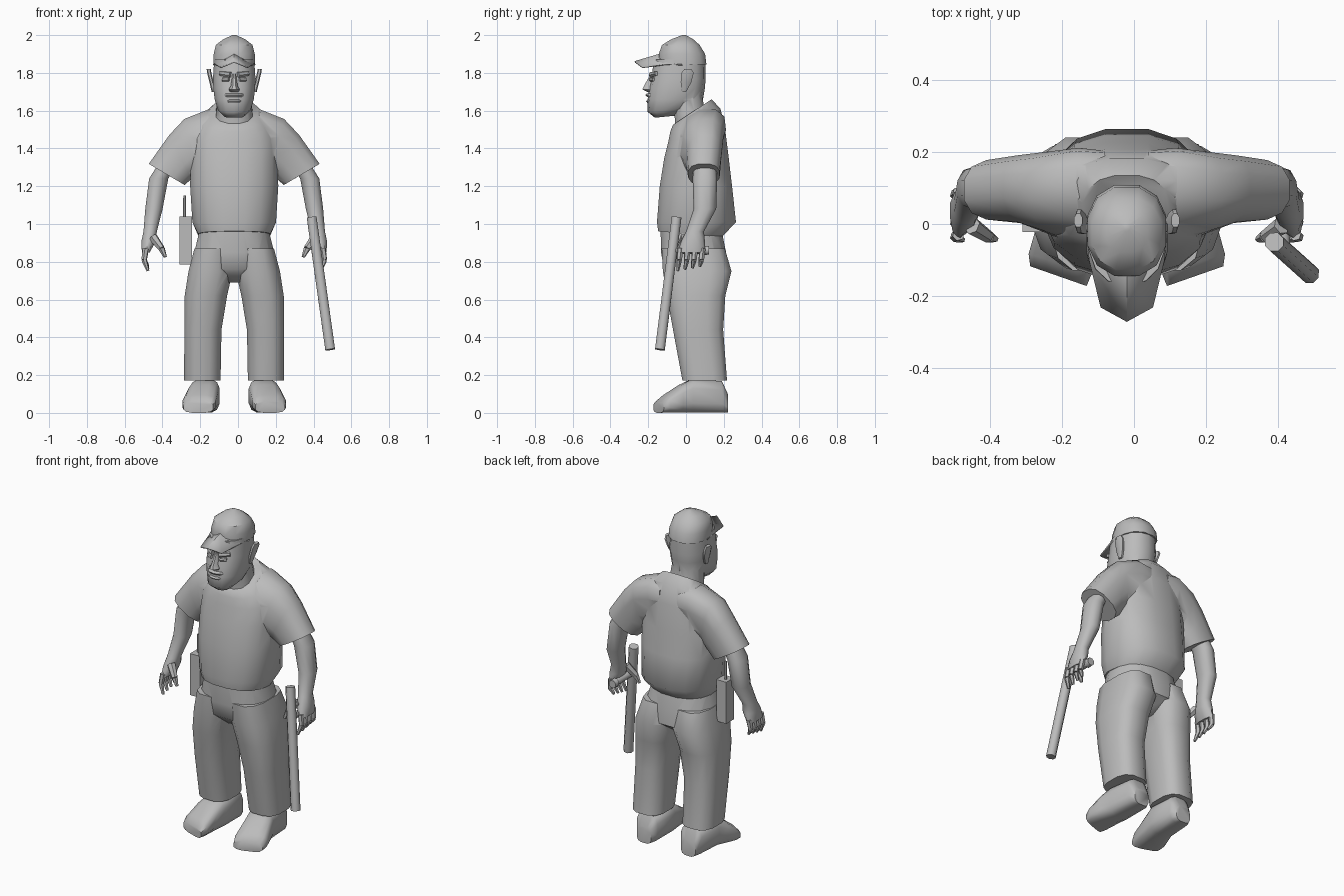
import bpy, bmesh, math
from mathutils import Vector as V

if "Cube" in bpy.data.objects:
    bpy.data.objects.remove(bpy.data.objects["Cube"])

CX = -0.02  # body midline
grey = bpy.data.materials.new("plain_grey")
grey.diffuse_color = (0.5, 0.5, 0.5, 1)
grey.use_nodes = True
grey.node_tree.nodes["Principled BSDF"].inputs["Base Color"].default_value = grey.diffuse_color


def finish(name, bm, angle=50):
    bmesh.ops.recalc_face_normals(bm, faces=bm.faces)
    me = bpy.data.meshes.new(name)
    bm.to_mesh(me)
    bm.free()
    me.materials.append(grey)
    ob = bpy.data.objects.new(name, me)
    bpy.context.collection.objects.link(ob)
    smooth(ob, angle)
    return ob


def smooth(ob, angle=50):
    bpy.ops.object.select_all(action='DESELECT')
    bpy.context.view_layer.objects.active = ob
    ob.select_set(True)
    bpy.ops.object.shade_smooth_by_angle(angle=math.radians(angle))


def loft(name, rings, n=12, p=2.4, angle=50):
    """Skin over superellipse rings given as (centre, half axis, half axis)."""
    bm = bmesh.new()
    loops = []
    for c, u, w in rings:
        loop = []
        for i in range(n):
            a = 2 * math.pi * (i + 0.5) / n
            x, y = math.cos(a), math.sin(a)
            x = math.copysign(abs(x) ** (2 / p), x)
            y = math.copysign(abs(y) ** (2 / p), y)
            loop.append(bm.verts.new(V(c) + V(u) * x + V(w) * y))
        loops.append(loop)
    for a, b in zip(loops, loops[1:]):
        for i in range(n):
            bm.faces.new((a[i], a[(i + 1) % n], b[(i + 1) % n], b[i]))
    bm.faces.new(loops[0])
    bm.faces.new(loops[-1])
    return finish(name, bm, angle)


def flat(z, yf, yb, hw, slope=0.0, x=CX):
    """Level ring from front to back, optionally rising towards the back."""
    ry = (yb - yf) / 2
    return ((x, (yf + yb) / 2, z), (hw, 0, 0), (0, ry, ry * slope))


def rod(name, a, b, r0, r1, n=8, p=2.0):
    a, b = V(a), V(b)
    d = (b - a).normalized()
    u = d.orthogonal().normalized()
    w = d.cross(u)
    return loft(name, [(a, u * r0, w * r0), (b, u * r1, w * r1)], n, p)


def union(base, others):
    for o in others:
        m = base.modifiers.new("join", 'BOOLEAN')
        m.operation, m.solver, m.object = 'UNION', 'EXACT', o
        bpy.context.view_layer.objects.active = base
        bpy.ops.object.modifier_apply(modifier=m.name)
        bpy.data.objects.remove(o)
    smooth(base, 50)


# Shirt: torso with shoulders and short sleeves
shirt = loft("shirt", [
    flat(0.945, -0.15, 0.19, 0.195, -0.1), flat(1.01, -0.157, 0.268, 0.225),
    flat(1.2, -0.142, 0.247, 0.237), flat(1.35, -0.118, 0.229, 0.235),
    flat(1.47, -0.095, 0.21, 0.225, 0.2), flat(1.55, -0.085, 0.185, 0.185, 0.45),
    flat(1.593, -0.07, 0.137, 0.125, 0.66)], 16)
sleeves = []
for s in (-1, 1):
    rings = []
    for td, tz, bd, bz, yf, yb, lean in (
            (.06, 1.60, .06, 1.3, -.06, .19, .05), (.14, 1.61, .12, 1.27, -.055, .2, .045),
            (.265, 1.56, .19, 1.27, -.025, .195, .02), (.345, 1.475, .225, 1.235, .0, .19, .01),
            (.455, 1.32, .26, 1.205, .01, .18, 0)):
        rings.append(((CX + s * (td + bd) / 2, (yf + yb) / 2, (tz + bz) / 2),
                      (s * (td - bd) / 2, lean, (tz - bz) / 2), (0, (yb - yf) / 2, 0)))
    sleeves.append(loft("sleeve", rings, 12, 2.5))
union(shirt, sleeves)

# Trousers: pelvis and two legs
trousers = loft("trousers", [
    flat(0.69, -0.04, 0.12, 0.06), flat(0.76, -0.12, 0.22, 0.2), flat(0.85, -0.135, 0.215, 0.215),
    flat(0.97, -0.137, 0.19, 0.185)], 16)
legs = []
for s in (-1, 1):
    legs.append(loft("leg", [
        flat(z, yf, yb, (o - i) / 2, 0, CX + s * (o + i) / 2) for z, i, o, yf, yb in (
            (.172, .07, .267, -.022, .22), (.44, .065, .267, -.072, .2),
            (.62, .035, .265, -.105, .212), (.75, .005, .245, -.127, .245),
            (.87, .01, .213, -.133, .21))], 12, 2.8))
union(trousers, legs)

for s in (-1, 1):
    side = "left" if s > 0 else "right"
    # Shoe, turned outwards with a squared toe
    loft(side + "_shoe", [
        ((CX + s * d, y, h / 2), (s * w, w * k, 0), (0, 0, h / 2)) for y, d, w, h, k in (
            (.222, .15, .05, .1, 0), (.19, .15, .072, .17, 0), (.03, .155, .08, .18, .1),
            (-.03, .17, .085, .15, .2), (-.11, .185, .09, .095, .3), (-.145, .19, .08, .06, .35))],
        12, 3.2)
    # Arm with palm
    loft(side + "_arm", [
        flat(z, yf, yb, w, 0, CX + s * d) for z, d, w, yf, yb in (
            (1.34, .34, .05, .04, .16), (1.24, .4, .053, .035, .165), (1.08, .425, .048, .04, .16),
            (.96, .445, .037, .0, .095), (.91, .453, .04, -.025, .1), (.85, .468, .022, -.045, .1))],
        10, 2.2)
    # Fingers and thumb
    for i in range(4):
        y = -0.03 + i * 0.039
        knuckle = (CX + s * .477, y - .006, .81)
        rod(f"{side}_finger_{i}", (CX + s * .468, y, .87), knuckle, .017, .015, 6)
        rod(f"{side}_fingertip_{i}", knuckle, (CX + s * .457, y - .014, .752 + .008 * i), .015, .008, 6)
    rod(side + "_thumb", (CX + s * .43, -.005, .93), (CX + s * .385, -.035, .87), .025, .018, 6)
    rod(side + "_thumb_tip", (CX + s * .385, -.035, .87), (CX + s * .365, -.042, .825), .018, .009, 6)
    # Ear
    loft(side + "_ear", [
        ((CX + s * d, y, z), (s * .012, 0, 0), (0, r, 0)) for z, d, y, r in (
            (1.7, .108, -.01, .012), (1.75, .12, .0, .03), (1.8, .132, .008, .035),
            (1.82, .135, .01, .02))], 8)
    # Brow and eye
    rod(side + "_brow", (CX + s * .02, -.183, 1.79), (CX + s * .075, -.155, 1.797), .016, .012, 6)
    rod(side + "_eye", (CX + s * .028, -.186, 1.765), (CX + s * .062, -.17, 1.765), .011, .01, 6)

# Head with neck
head = loft("head", [
    flat(1.568, -.165, -.06, .05, .1), flat(1.605, -.203, .03, .088, .1), flat(1.66, -.203, .09, .106),
    flat(1.72, -.197, .1, .113), flat(1.77, -.183, .104, .115), flat(1.87, -.17, .103, .108)], 14, 2.3)
union(head, [loft("neck", [flat(1.5, -.06, .11, .1, .5), flat(1.58, -.06, .1, .1, .4),
                           flat(1.69, -.08, .085, .09)], 12)])
# Nose, lips
loft("nose", [flat(1.795, -.188, -.15, .01), flat(1.73, -.226, -.15, .02),
              flat(1.712, -.234, -.15, .032), flat(1.698, -.205, -.15, .024)], 8, 2)
for name, z, yf, hw in (("upper_lip", 1.683, -.215, .05), ("lower_lip", 1.65, -.212, .042)):
    loft(name, [flat(z - .01, yf + .008, -.14, hw), flat(z, yf, -.14, hw * 1.05),
                flat(z + .008, yf + .008, -.14, hw)], 10, 2.2)

# Cap crown and peak
loft("cap_crown", [
    flat(1.845, -.145, .112, .113), flat(1.9, -.148, .105, .112), flat(1.948, -.13, .075, .1),
    flat(1.978, -.08, .04, .06), flat(2.0, -.02, 0, .01)], 12, 2.3, 40)
bm = bmesh.new()
left, mid, right = [[bm.verts.new((CX + s * d, y, z)) for d, y, z in pts] for s, pts in (
    (-1, ((.113, -.02, 1.845), (.105, -.1, 1.85), (.073, -.232, 1.832))),
    (1, ((0, -.1, 1.905), (0, -.145, 1.9), (0, -.272, 1.862))),
    (1, ((.113, -.02, 1.845), (.105, -.1, 1.85), (.073, -.232, 1.832))))]
for a, b in ((left, mid), (mid, right)):
    for i in range(2):
        bm.faces.new((a[i], b[i], b[i + 1], a[i + 1]))
peak = finish("cap_peak", bm)
peak.modifiers.new("thickness", 'SOLIDIFY').thickness = 0.008

# Side-handled baton
rod("baton", (.39, -.05, 1.035), (.488, -.138, .335), .028, .028, 8)
rod("baton_handle", (.415, -.07, .86), (.415, .1, .86), .02, .02, 8)
rod("baton_knob", (.415, .09, .86), (.415, .122, .86), .026, .024, 8)

# Belt radio with aerial
bm = bmesh.new()
bmesh.ops.create_cube(bm, size=1)
for v in bm.verts:
    v.co = V((-.277 + v.co.x * .066, .015 + v.co.y * .075, .912 + v.co.z * .255))
finish("radio", bm, 30)
rod("radio_aerial", (-.283, .02, 1.03), (-.283, .02, 1.15), .008, .007, 6)
